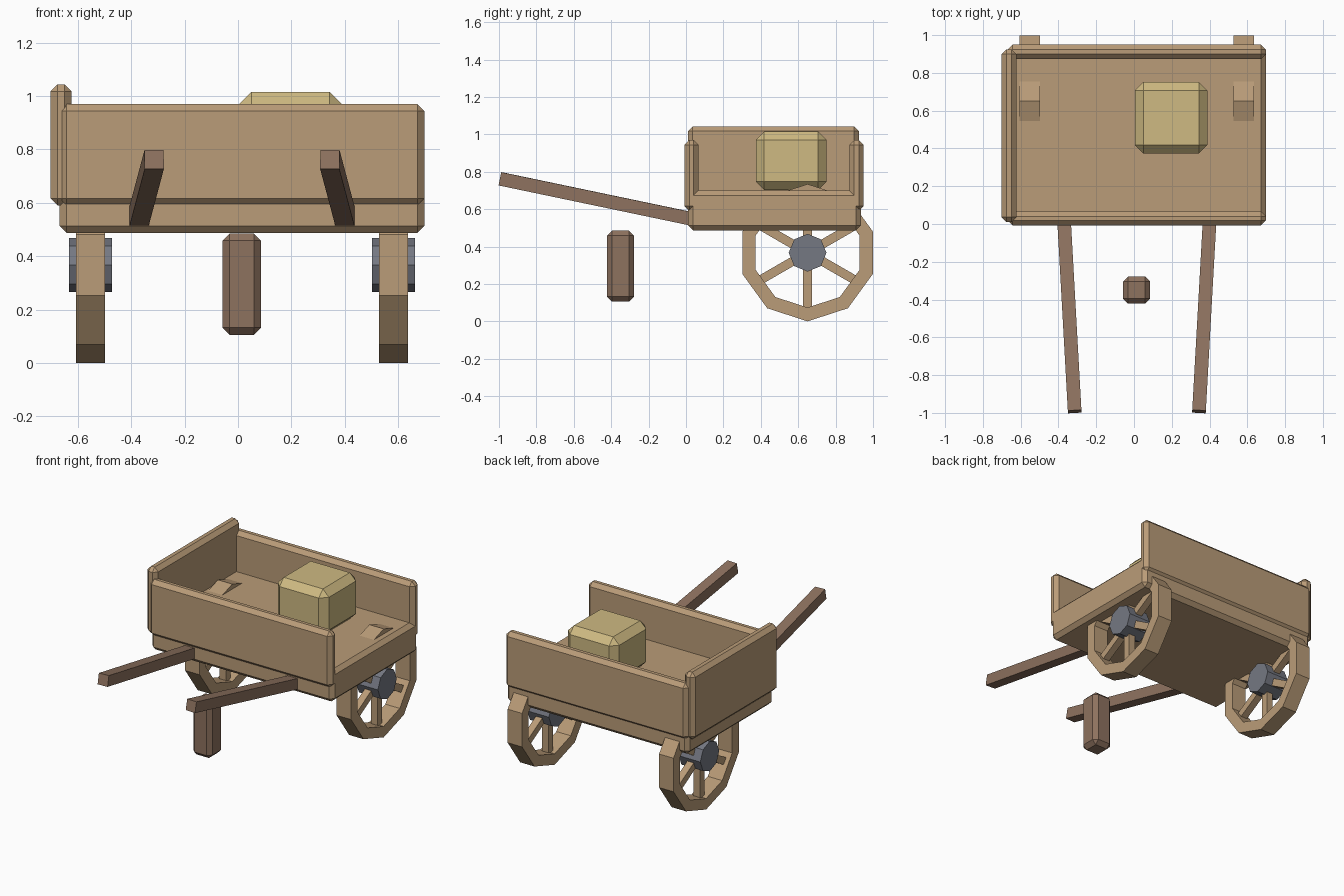
import bpy, bmesh, math
from mathutils import Vector

if "Cube" in bpy.data.objects:
    bpy.data.objects.remove(bpy.data.objects["Cube"])


def material(name, rgb):
    m = bpy.data.materials.new(name)
    m.diffuse_color = (*rgb, 1)
    m.use_nodes = True
    m.node_tree.nodes["Principled BSDF"].inputs["Base Color"].default_value = m.diffuse_color
    return m


WOOD = material("light wood", (0.491, 0.333, 0.188))
DARK = material("dark wood", (0.270, 0.168, 0.114))
METAL = material("grey metal", (0.178, 0.189, 0.225))
HAY = material("straw yellow", (0.620, 0.490, 0.223))


def finish(bm, name, mat):
    bmesh.ops.recalc_face_normals(bm, faces=bm.faces)
    mesh = bpy.data.meshes.new(name)
    bm.to_mesh(mesh)
    bm.free()
    mesh.materials.append(mat)
    obj = bpy.data.objects.new(name, mesh)
    bpy.context.collection.objects.link(obj)
    return obj


def box(name, x, y, z, mat, bevel=0.0):
    """Box from three (low, high) ranges with chamfered edges."""
    bm = bmesh.new()
    bmesh.ops.create_cube(bm, size=1)
    for v in bm.verts:
        v.co = [(lo + hi) / 2 + c * (hi - lo) for c, (lo, hi) in zip(v.co, (x, y, z))]
    if bevel:
        bmesh.ops.bevel(bm, geom=list(bm.edges), offset=bevel, segments=1,
                        affect='EDGES', clamp_overlap=True)
    return finish(bm, name, mat)


def beam(name, start, end, width, mat):
    """Square bar between two points."""
    a, b = Vector(start), Vector(end)
    bm = bmesh.new()
    bmesh.ops.create_cube(bm, size=1)
    for v in bm.verts:
        v.co = (v.co.x * width, v.co.y * (b - a).length, v.co.z * width)
    obj = finish(bm, name, mat)
    obj.location = (a + b) / 2
    d = b - a
    obj.rotation_euler = (math.atan2(d.z, math.hypot(d.x, d.y)), 0, math.atan2(-d.x, d.y))
    return obj


def ring_point(x, radius, i, sides):
    t = 2 * math.pi * i / sides
    return (x, AXLE_Y + radius * math.sin(t), AXLE_Z - radius * math.cos(t))


def rim(name, x, half, outer, inner, sides, mat):
    """Faceted square-section ring around the axle."""
    bm = bmesh.new()
    loops = [[bm.verts.new(ring_point(px, r, i, sides))
              for px, r in ((x - half, outer), (x + half, outer),
                            (x + half, inner), (x - half, inner))]
             for i in range(sides)]
    for i in range(sides):
        a, b = loops[i], loops[(i + 1) % sides]
        for k in range(4):
            n = (k + 1) % 4
            bm.faces.new((a[k], a[n], b[n], b[k]))
    return finish(bm, name, mat)


def hub(name, x, half, radius, sides, mat):
    """Faceted drum on the axle."""
    bm = bmesh.new()
    left, right = [[bm.verts.new(ring_point(px, radius, i, sides)) for i in range(sides)]
                   for px in (x - half, x + half)]
    bm.faces.new(left)
    bm.faces.new(right)
    for i in range(sides):
        n = (i + 1) % sides
        bm.faces.new((left[i], left[n], right[n], right[i]))
    return finish(bm, name, mat)


AXLE_Y, AXLE_Z = 0.65, 0.367
MID_X = 0.015

# Bed and the three boards around it (the right side is open)
SPAN = (-0.668, 0.698)
box("bed", SPAN, (0.012, 0.935), (0.487, 0.70), WOOD, 0.026)
box("front_board", SPAN, (-0.008, 0.067), (0.59, 0.97), WOOD, 0.026)
box("back_board", SPAN, (0.873, 0.95), (0.59, 0.97), WOOD, 0.026)
box("left_board", (-0.702, -0.623), (0.01, 0.925), (0.59, 1.043), WOOD, 0.026)

# Hay bale
box("hay_bale", (0.005, 0.388), (0.373, 0.752), (0.703, 1.015), HAY, 0.045)

# Prop leg
box("prop_leg", (-0.058, 0.086), (-0.422, -0.278), (0.105, 0.485), DARK, 0.027)

# Pull shafts and wheels, mirrored about the middle of the cart
for side, s in (("left", -1), ("right", 1)):
    beam(side + "_shaft", (MID_X + s * 0.329, -0.993, 0.762),
         (MID_X + s * 0.386, 0.03, 0.548), 0.072, DARK)

    wx = MID_X + s * 0.567
    rim(side + "_wheel_rim", wx, 0.054, 0.367, 0.293, 10, WOOD)
    hub(side + "_wheel_hub", wx, 0.081, 0.101, 8, METAL)
    for k in range(3):
        spoke = box(f"{side}_spoke_{k + 1}", (-0.024, 0.024), (-0.024, 0.024),
                    (-0.31, 0.31), WOOD)
        spoke.location = (wx, AXLE_Y, AXLE_Z)
        spoke.rotation_euler.x = k * math.pi / 3
